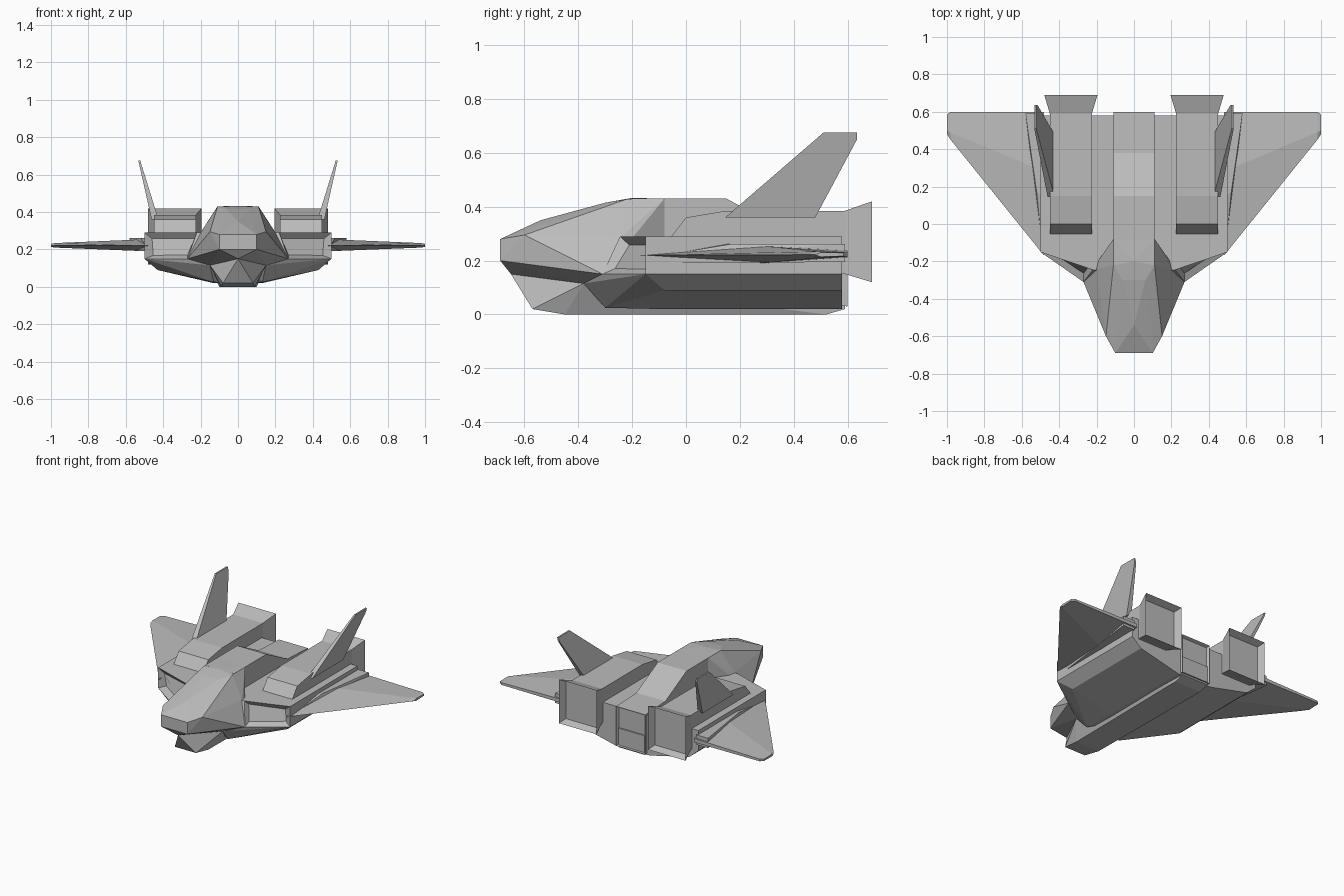
import bpy, bmesh
from mathutils import Vector

cube = bpy.data.objects.get("Cube")
if cube:
    bpy.data.objects.remove(cube, do_unlink=True)

grey = bpy.data.materials.new("hull_grey")
grey.use_nodes = True
COLOUR = (0.5, 0.5, 0.5, 1)
grey.diffuse_color = COLOUR
grey.node_tree.nodes["Principled BSDF"].inputs["Base Color"].default_value = COLOUR


def finish(name, bm, recess=None, mirror=True):
    """Clean up, sink a panel into the face looking along recess[0], mirror."""
    bmesh.ops.recalc_face_normals(bm, faces=bm.faces)
    if recess:
        direction, rim, depth = recess
        d = Vector(direction).normalized()
        face = max(bm.faces, key=lambda f: f.normal.dot(d))
        bmesh.ops.inset_region(bm, faces=[face], thickness=rim)
        bmesh.ops.translate(bm, verts=face.verts, vec=-d * depth)
    mesh = bpy.data.meshes.new(name)
    bm.to_mesh(mesh)
    bm.free()
    mesh.materials.append(grey)
    obj = bpy.data.objects.new(name, mesh)
    bpy.context.collection.objects.link(obj)
    if mirror:
        obj.modifiers.new("Mirror", "MIRROR").use_mirror_merge = False
    return obj


def loft(name, rings, **kw):
    """Skin matching rings of points and cap both ends."""
    bm = bmesh.new()
    loops = [[bm.verts.new(p) for p in ring] for ring in rings]
    n = len(loops[0])
    for a, b in zip(loops, loops[1:]):
        for i in range(n):
            j = (i + 1) % n
            bm.faces.new((a[i], a[j], b[j], b[i]))
    bm.faces.new(loops[0])
    bm.faces.new(loops[-1])
    return finish(name, bm, **kw)


def hull(name, points, both=False, **kw):
    """Faceted convex block around the points, optionally with mirrored points."""
    pts = {p for x, y, z in points for p in ([(x, y, z), (-x, y, z)] if both else [(x, y, z)])}
    bm = bmesh.new()
    for p in sorted(pts):
        bm.verts.new(p)
    out = bmesh.ops.convex_hull(bm, input=bm.verts)
    loose = {v for v in out["geom_interior"] if isinstance(v, bmesh.types.BMVert)}
    bmesh.ops.delete(bm, geom=list(loose), context="VERTS")
    bmesh.ops.dissolve_limit(bm, angle_limit=0.02, verts=bm.verts, edges=bm.edges)
    return finish(name, bm, mirror=not both, **kw)


def side_slab(name, profile, x0, x1, **kw):
    """Side profile of (y, z) points extruded across x."""
    return loft(name, [[(x, y, z) for y, z in profile] for x in (x0, x1)], **kw)


BACK = (0, 1, 0)

# Cockpit and nose
hull("cockpit", [
    (0.1, -0.69, 0.28), (0.1, -0.69, 0.2), (0, -0.65, 0.15), (0, -0.54, 0.35),
    (0.15, -0.6, 0.295), (0.06, -0.3, 0.415), (0, -0.2, 0.433), (0.11, -0.22, 0.428),
    (0.11, -0.08, 0.43), (0.2, -0.24, 0.29), (0.27, -0.31, 0.15),
    (0.15, -0.38, 0.115), (0.11, -0.08, 0.15)], both=True)

# Raised spine ending in the middle exhaust
side_slab("spine", [(-0.2, 0.1), (-0.2, 0.43), (0.15, 0.43), (0.38, 0.31),
                    (0.6, 0.3), (0.6, 0.03)], -0.11, 0.11,
          recess=(BACK, 0.025, 0.04), mirror=False)

# Chin and keel
hull("keel", [
    (0, -0.65, 0.15), (0.08, -0.57, 0.02), (0.09, -0.45, 0), (0.1, 0.52, 0),
    (0.1, 0.59, 0.02), (0.15, -0.38, 0.115), (0.1, 0.59, 0.15)], both=True)

# Broad upper hull with an air intake in each slanted front
bottom = [(0.27, -0.31), (0.5, -0.15), (0.5, 0.58), (0, 0.58), (0, -0.31)]
top = [(0.22, -0.245), (0.5, -0.15), (0.5, 0.58), (0, 0.58), (0, -0.245)]
loft("upper_hull", [[(x, y, 0.15) for x, y in bottom], [(x, y, 0.29) for x, y in top]],
     recess=((0.55, -0.8, 0.2), 0.038, 0.035))

# Tapered belly
section = [(0.13, 0.02), (0.26, 0.05), (0.43, 0.09), (0.5, 0.15), (0, 0.15), (0, 0.02)]
hull("lower_hull", [(x, y, z) for y in (-0.08, 0.58) for x, z in section] + [
    (0.15, -0.38, 0.115), (0.13, -0.3, 0.025), (0.27, -0.31, 0.15),
    (0.5, -0.15, 0.15), (0, -0.31, 0.15)])

# Engine pods and flared nozzles
side_slab("engine_pod", [(-0.07, 0.27), (0, 0.36), (0.15, 0.385), (0.6, 0.385),
                         (0.6, 0.15), (-0.07, 0.15)], 0.225, 0.45)


def rectangle(y, x0, x1, z0, z1):
    return [(x0, y, z0), (x1, y, z0), (x1, y, z1), (x0, y, z1)]


loft("engine_nozzle", [rectangle(0.59, 0.225, 0.45, 0.15, 0.385),
                       rectangle(0.69, 0.195, 0.48, 0.12, 0.42)],
     recess=(BACK, 0.028, 0.045))

# Outward canted tail fins
fin = [(0.145, 0.36), (0.48, 0.36), (0.635, 0.65), (0.635, 0.675), (0.51, 0.675)]


def fin_side(base, lean):
    return [(base + lean * (z - 0.36), y, z) for y, z in fin]


loft("tail_fin", [fin_side(0.425, 0.31), fin_side(0.462, 0.225)])

# Wings: thin wedge sections from root to clipped tip
wing = [
    (0.48, [(-0.17, 0.22), (0.28, 0.255), (0.6, 0.238), (0.6, 0.212), (0.28, 0.19)]),
    (0.98, [(0.45, 0.222), (0.49, 0.234), (0.6, 0.23), (0.6, 0.215), (0.49, 0.21)]),
    (1.0, [(0.48, 0.222), (0.5, 0.23), (0.585, 0.229), (0.585, 0.217), (0.5, 0.214)])]
loft("wing", [[(x, y, z) for y, z in pts] for x, pts in wing])

# Fairing where each wing meets the hull
fairing = [(0.49, 0.15), (0.52, 0.17), (0.58, 0.59), (0.49, 0.59)]
hull("wing_fairing", [(x, y, z) for x, y in fairing for z in (0.195, 0.262)]
     + [(0.49, -0.14, 0.19), (0.49, -0.14, 0.21)])
